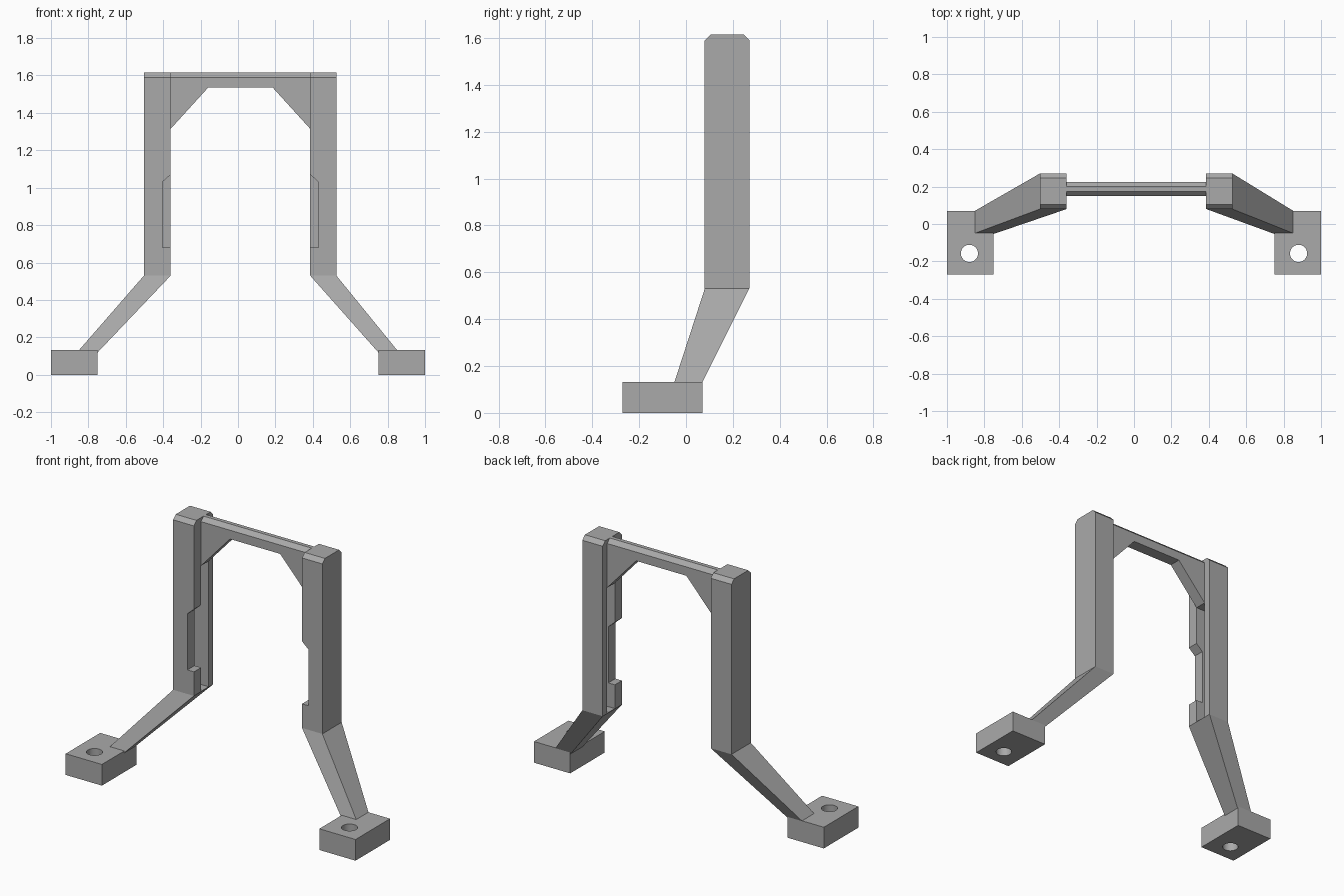
import bpy, bmesh

cube = bpy.data.objects.get("Cube")
if cube:
    bpy.data.objects.remove(cube, do_unlink=True)

# Single matte grey
grey = bpy.data.materials.new("plain grey")
grey.use_nodes = True
colour = (0.4, 0.4, 0.4, 1)
grey.diffuse_color = colour
grey.node_tree.nodes["Principled BSDF"].inputs["Base Color"].default_value = colour


def loft(name, lower, upper):
    """Solid between two matching loops of points."""
    bm = bmesh.new()
    a = [bm.verts.new(p) for p in lower]
    b = [bm.verts.new(p) for p in upper]
    n = len(a)
    bm.faces.new(a[::-1])
    bm.faces.new(b)
    for i in range(n):
        j = (i + 1) % n
        bm.faces.new((a[i], a[j], b[j], b[i]))
    bmesh.ops.recalc_face_normals(bm, faces=bm.faces)
    mesh = bpy.data.meshes.new(name)
    bm.to_mesh(mesh)
    bm.free()
    mesh.materials.append(grey)
    obj = bpy.data.objects.new(name, mesh)
    bpy.context.collection.objects.link(obj)
    return obj


def rect(x0, x1, y0, y1, z):
    return [(x0, y0, z), (x1, y0, z), (x1, y1, z), (x0, y1, z)]


def box(name, x0, x1, y0, y1, z0, z1):
    return loft(name, rect(x0, x1, y0, y1, z0), rect(x0, x1, y0, y1, z1))


def along_x(name, x0, x1, outline):
    return loft(name, [(x0, y, z) for y, z in outline], [(x1, y, z) for y, z in outline])


def along_y(name, y0, y1, outline):
    return loft(name, [(x, y0, z) for x, z in outline], [(x, y1, z) for x, z in outline])


def cut(target, cutter):
    """Carve the cutter out of the target, then drop the cutter."""
    cutter.hide_render = True
    mod = target.modifiers.new("cut", "BOOLEAN")
    mod.operation = "DIFFERENCE"
    mod.solver = "EXACT"
    mod.object = cutter
    bpy.context.view_layer.objects.active = target
    bpy.ops.object.modifier_apply(modifier=mod.name)
    bpy.data.objects.remove(cutter, do_unlink=True)


def chamfered(y0, y1, z0):
    """End outline with the two top edges bevelled."""
    c, top = 0.025, 1.615
    return [(y0, z0), (y1, z0), (y1, top - c), (y1 - c, top), (y0 + c, top), (y0, top - c)]


FRONT, BACK, KNEE = 0.08, 0.27, 0.53
SLOT_FRONT, SLOT_BACK, SLOT_TOP = 0.15, 0.225, 1.315
INNER = {"right": -0.36, "left": 0.386}

for side, s, outer in (("right", -1, -0.503), ("left", 1, 0.526)):
    inner = INNER[side]

    # Upright post with bevelled top, inner slot and a notch in the slot's front wall
    post = along_x(side + "_post", inner, outer, chamfered(FRONT, BACK, KNEE))
    cut(post, box("slot_cutter", inner - s * 0.1, inner + s * 0.1,
                  SLOT_FRONT, SLOT_BACK, KNEE + 0.002, SLOT_TOP))
    floor = inner + s * 0.045
    cut(post, along_y("notch_cutter", FRONT - 0.1, SLOT_FRONT + 0.01,
                      [(floor, 0.68), (floor, 1.03), (inner - s * 0.045, 1.11),
                       (inner - s * 0.045, 0.68)]))

    # Splayed tapering leg
    loft(side + "_leg", rect(s * 0.75, s * 0.86, -0.053, 0.065, 0.12),
         rect(inner, outer, FRONT, BACK, KNEE))

    # Foot block with a round bolt hole
    foot = box(side + "_foot", s * 0.75, s, -0.27, 0.07, 0, 0.132)
    bpy.ops.mesh.primitive_cylinder_add(vertices=32, radius=0.046, depth=0.6,
                                        location=(s * 0.88, -0.157, 0.07))
    cut(foot, bpy.context.object)
    bpy.context.view_layer.objects.active = foot
    foot.select_set(True)
    bpy.ops.object.shade_smooth_by_angle()
    foot.select_set(False)

# Top crossbar with bevelled top edges
a, b = INNER["right"], INNER["left"]
along_x("crossbar", a, b, chamfered(SLOT_FRONT, SLOT_BACK, 1.535))

# Corner gussets under the crossbar
for side, s in (("right", 1), ("left", -1)):
    x = INNER[side]
    along_y(side + "_gusset", SLOT_FRONT, SLOT_BACK,
            [(x, SLOT_TOP), (x + s * 0.2, 1.535), (x, 1.535)])
